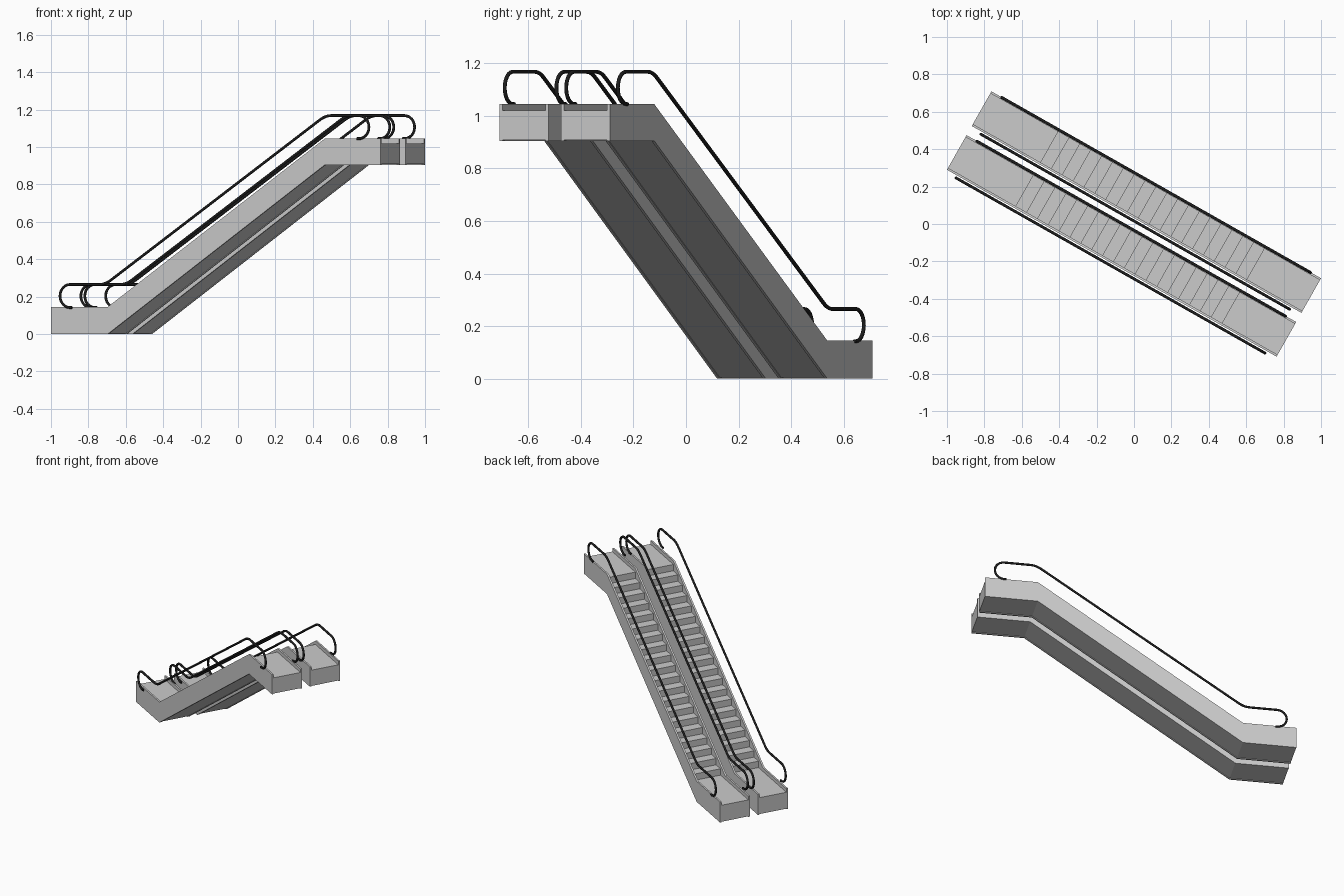
import bpy, bmesh, math

if "Cube" in bpy.data.objects:
    bpy.data.objects.remove(bpy.data.objects["Cube"])

ANGLE = math.radians(-29.55)      # plan rotation of the pair
END, BEND0, BEND1 = 1.013, -0.665, 0.67
RISE, STEPS = 0.90, 20
WALL = 0.012

rubber = bpy.data.materials.new("black_rubber")
rubber.diffuse_color = (0.012, 0.012, 0.012, 1)
rubber.use_nodes = True
rubber.node_tree.nodes["Principled BSDF"].inputs["Base Color"].default_value = rubber.diffuse_color


def prism(name, profile, t0, t1):
    """Extrude a side profile (s, z) across the width from t0 to t1."""
    bm = bmesh.new()
    face = bm.faces.new([bm.verts.new((s, t0, z)) for s, z in profile])
    ext = bmesh.ops.extrude_face_region(bm, geom=[face])
    new = [v for v in ext["geom"] if isinstance(v, bmesh.types.BMVert)]
    bmesh.ops.translate(bm, verts=new, vec=(0, t1 - t0, 0))
    bmesh.ops.recalc_face_normals(bm, faces=bm.faces)
    me = bpy.data.meshes.new(name)
    bm.to_mesh(me)
    bm.free()
    ob = bpy.data.objects.new(name, me)
    bpy.context.collection.objects.link(ob)
    ob.rotation_euler.z = ANGLE
    return ob


def tube(name, path, t, radius):
    """Round bar following a side path (s, z) at width position t."""
    cu = bpy.data.curves.new(name, 'CURVE')
    cu.dimensions = '3D'
    cu.bevel_depth = radius
    cu.bevel_resolution = 2
    cu.use_fill_caps = True
    sp = cu.splines.new('POLY')
    sp.points.add(len(path) - 1)
    for p, (s, z) in zip(sp.points, path):
        p.co = (s, t, z, 1)
    ob = bpy.data.objects.new(name, cu)
    bpy.context.collection.objects.link(ob)
    ob.rotation_euler.z = ANGLE
    cu.materials.append(rubber)
    bpy.ops.object.select_all(action='DESELECT')
    ob.select_set(True)
    bpy.context.view_layer.objects.active = ob
    bpy.ops.object.convert(target='MESH')
    bpy.ops.object.shade_smooth_by_angle(angle=math.radians(50))


# side panel outline
panel = [(-END, 0), (BEND0, 0), (BEND1, 0.905), (END, 0.905),
         (END, 1.045), (BEND1, 1.045), (BEND0, 0.145), (-END, 0.145)]

# stepped body outline: underside, upper landing, stairs down, lower landing
body = [(-END, 0.004), (BEND0, 0.004), (BEND1, 0.909), (END, 0.909), (END, 1.02)]
pitch, riser = (BEND1 - BEND0) / STEPS, RISE / STEPS
for k in range(STEPS, 0, -1):
    s = BEND0 + k * pitch
    body += [(s, 0.12 + k * riser), (s, 0.12 + (k - 1) * riser)]
body.append((-END, 0.12))


# handrail path: C-shaped return at each end, softened bends
def c_end(sign, top):
    r = 0.0615
    arc = [(sign * (0.888 + r * math.sin(a)), top - r + r * math.cos(a))
           for a in (math.pi * i / 12 for i in range(13))]
    return arc + [(sign * 0.876, top - 2 * r)]


def soft_bend(p0, p1, p2, n=5):
    pts = []
    for i in range(n + 1):
        u = i / n
        pts.append(tuple((1 - u) ** 2 * a + 2 * u * (1 - u) * b + u * u * c
                         for a, b, c in zip(p0, p1, p2)))
    return pts


low, high = 0.265, 1.168
s0, s1 = -0.672, 0.682
slope = (high - low) / (s1 - s0)
d = 0.035
rail = (c_end(-1, low)[::-1]
        + soft_bend((s0 - d, low), (s0, low), (s0 + d, low + d * slope))
        + soft_bend((s1 - d, high - d * slope), (s1, high), (s1 + d, high))
        + c_end(1, high))

# two parallel escalators
for side, t0, t1 in (("front", -0.241, -0.028), ("back", 0.028, 0.241)):
    prism(side + "_steps_and_landings", body, t0 + WALL, t1 - WALL)
    prism(side + "_side_panel_a", panel, t0, t0 + WALL)
    prism(side + "_side_panel_b", panel, t1 - WALL, t1)
    tube(side + "_handrail_a", rail, t0 - 0.014, 0.0075)
    tube(side + "_handrail_b", rail, t1 - 0.001, 0.0075)
